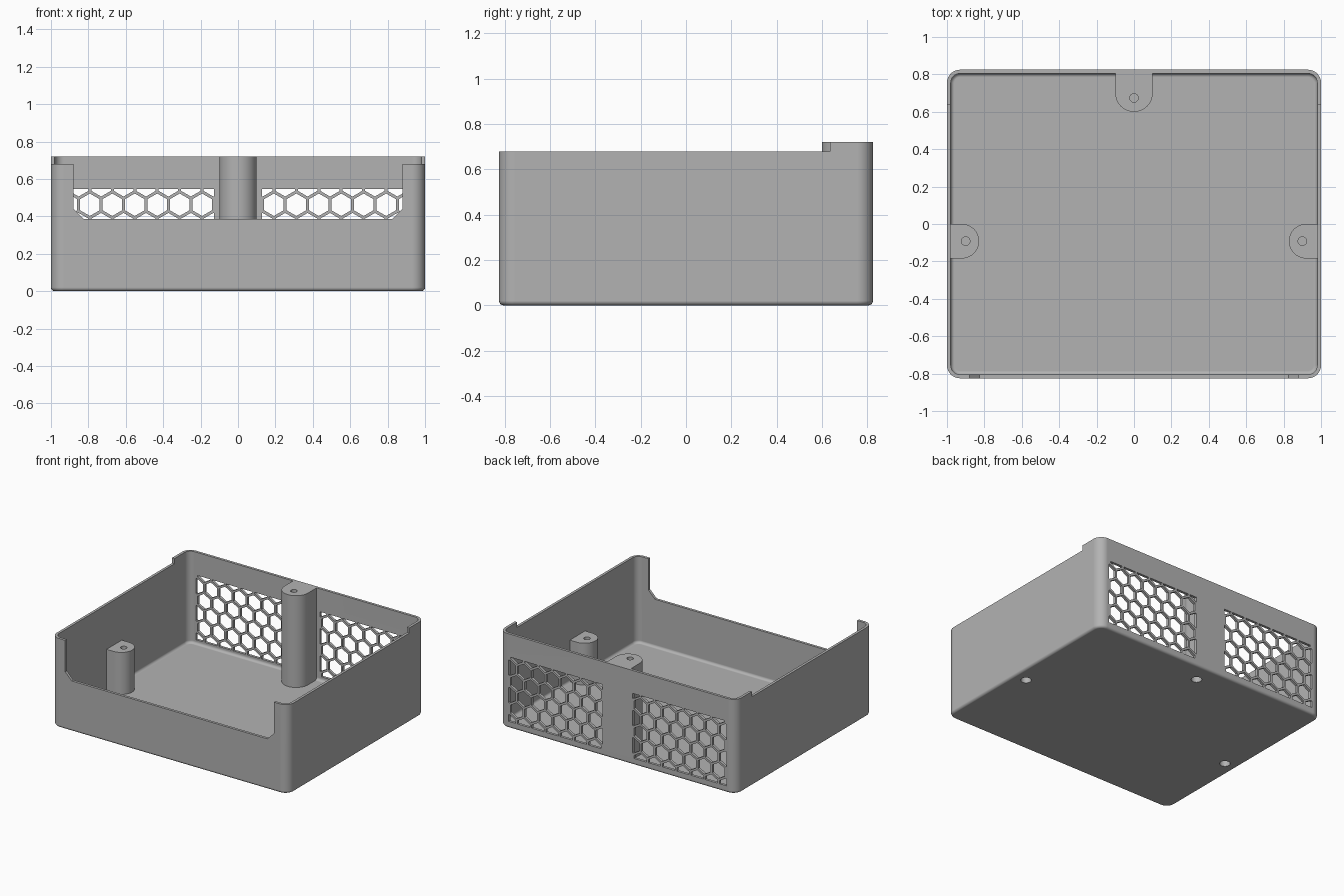
import bpy, bmesh, math
from mathutils import Vector

cube = bpy.data.objects.get("Cube")
if cube:
    bpy.data.objects.remove(cube, do_unlink=True)

HX, HY, RIM, SIDE_RIM = 1.0, 0.825, 0.72, 0.68
WALL, CORNER, FILLET = 0.02, 0.07, 0.02

grey = bpy.data.materials.new("plain_grey")
grey.use_nodes = True
GREY = (0.45, 0.45, 0.45, 1)
grey.diffuse_color = GREY
grey.node_tree.nodes["Principled BSDF"].inputs["Base Color"].default_value = GREY


def make_object(name, bm):
    bmesh.ops.recalc_face_normals(bm, faces=bm.faces)
    mesh = bpy.data.meshes.new(name)
    bm.to_mesh(mesh)
    bm.free()
    mesh.materials.append(grey)
    obj = bpy.data.objects.new(name, mesh)
    bpy.context.collection.objects.link(obj)
    return obj


def add_prism(bm, points, shift):
    """Closed prism from a flat loop of 3D points, extruded by shift."""
    low = [bm.verts.new(p) for p in points]
    high = [bm.verts.new(Vector(p) + Vector(shift)) for p in points]
    bm.faces.new(low)
    bm.faces.new(high)
    for i in range(len(low)):
        j = (i + 1) % len(low)
        bm.faces.new((low[i], low[j], high[j], high[i]))


def prism(name, points, shift):
    bm = bmesh.new()
    add_prism(bm, points, shift)
    return make_object(name, bm)


def combine(target, tool, operation):
    """Boolean the tool into the target, then drop the tool."""
    tool.hide_render = True
    mod = target.modifiers.new("cut", "BOOLEAN")
    mod.operation, mod.solver, mod.object = operation, "EXACT", tool
    bpy.context.view_layer.objects.active = target
    bpy.ops.object.modifier_apply(modifier=mod.name)
    bpy.data.objects.remove(tool, do_unlink=True)


def arc(cx, cy, r, start, end, steps):
    angles = [math.radians(start + (end - start) * i / steps) for i in range(steps + 1)]
    return [(cx + r * math.cos(a), cy + r * math.sin(a)) for a in angles]


def rounded_loop(bm, inset, z):
    r = CORNER - inset
    cx, cy = HX - CORNER, HY - CORNER
    pts = []
    for k, (sx, sy) in enumerate(((1, 1), (-1, 1), (-1, -1), (1, -1))):
        pts += arc(sx * cx, sy * cy, r, 90 * k, 90 * k + 90, 8)
    return [bm.verts.new((x, y, z)) for x, y in pts]


# Tray skin: outside fillet, wall, rim, inside fillet, floor
profile = arc(FILLET, FILLET, FILLET, 270, 180, 5)
profile += [(0, RIM), (WALL, RIM)]
profile += arc(WALL + FILLET, WALL + FILLET, FILLET, 180, 270, 5)
bm = bmesh.new()
loops = [rounded_loop(bm, inset, z) for inset, z in profile]
for a, b in zip(loops, loops[1:]):
    for i in range(len(a)):
        j = (i + 1) % len(a)
        bm.faces.new((a[i], a[j], b[j], b[i]))
bm.faces.new(loops[0])
bm.faces.new(loops[-1])
tray = make_object("enclosure_tray", bm)

# Lower rim in front of the step
step = [(-1.2, -1, SIDE_RIM), (1.2, -1, SIDE_RIM), (1.2, 0.635, SIDE_RIM), (-1.2, 0.635, SIDE_RIM)]
combine(tray, prism("rim_step_cutter", step, (0, 0, 0.2)), "DIFFERENCE")

# Front opening with chamfered lower corners
opening = [(-0.88, 0.9), (-0.88, 0.44), (-0.825, 0.385), (0.825, 0.385), (0.88, 0.44), (0.88, 0.9)]
combine(tray, prism("front_opening_cutter", [(x, -1, z) for x, z in opening], (0, 0.4, 0)), "DIFFERENCE")

# Honeycomb vents in the back wall
PITCH, HEX_R = 0.12, 0.06
ROW = PITCH * math.sqrt(3) / 2
for side in (-1, 1):
    bm = bmesh.new()
    for row in range(-5, 3):
        for col in range(-2, 9):
            cx = side * (0.192 + PITCH * (col + 0.5 * (row % 2)))
            hexagon = arc(cx, 0.462 + row * ROW, HEX_R, 30, 330, 5)
            add_prism(bm, [(x, 0.75, z) for x, z in hexagon], (0, 0.15, 0))
    holes = make_object("vent_cutter", bm)
    x0, x1 = side * 0.128, side * 0.918
    frame = [(x0, 0.77, 0.052), (x1, 0.77, 0.052), (x1, 0.77, 0.545), (x0, 0.77, 0.545)]
    combine(holes, prism("vent_window", frame, (0, 0.1, 0)), "INTERSECT")
    combine(tray, holes, "DIFFERENCE")


def screw_post(center, outward, radius, reach, top, hole, bore_top):
    """D-shaped post joined to a wall, with a pilot hole and a bore from below."""
    c, out = Vector(center), Vector(outward)
    side = Vector((-out.y, out.x))
    shape = [(-radius, reach)] + arc(0, 0, radius, 180, 360, 24) + [(radius, reach)]
    pts = [c + side * u + out * v for u, v in shape]
    post = prism("screw_post", [(p.x, p.y, 0.01) for p in pts], (0, 0, top - 0.01))
    combine(tray, post, "UNION")
    for r, z, depth in ((0.023, top - 0.08, 0.2), (0.037, -0.1, bore_top + 0.1)):
        ring = arc(hole[0], hole[1], r, 0, 345, 23)
        combine(tray, prism("screw_hole_cutter", [(x, y, z) for x, y in ring], (0, 0, depth)), "DIFFERENCE")


# Tall post at the back, two short posts at the sides
screw_post((0, 0.70), (0, 1), 0.10, 0.115, RIM, (0, 0.674), 0.55)
for s in (-1, 1):
    screw_post((s * 0.92, -0.092), (s, 0), 0.092, 0.07, 0.34, (s * 0.90, -0.092), 0.2)

# Smooth fillets with flat walls
bpy.ops.object.select_all(action="DESELECT")
tray.select_set(True)
bpy.context.view_layer.objects.active = tray
bpy.ops.object.shade_smooth_by_angle(angle=math.radians(30))
normals = tray.modifiers.new("flat_walls", "WEIGHTED_NORMAL")
normals.keep_sharp = True
